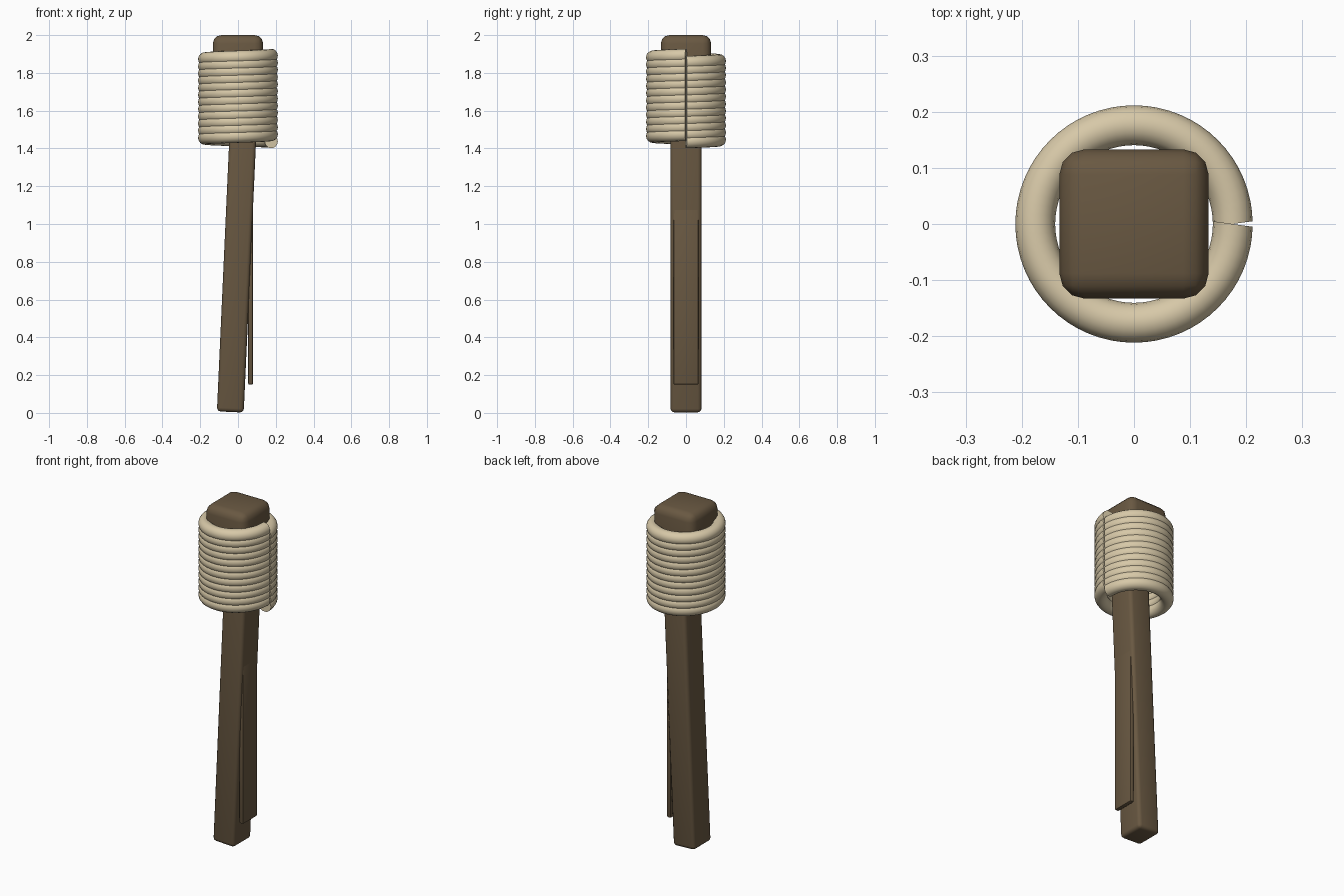
import bpy, bmesh, math
from mathutils import Vector

if "Cube" in bpy.data.objects:
    bpy.data.objects.remove(bpy.data.objects["Cube"])


def material(name, rgb):
    m = bpy.data.materials.new(name)
    m.diffuse_color = (*rgb, 1)
    m.use_nodes = True
    m.node_tree.nodes["Principled BSDF"].inputs["Base Color"].default_value = m.diffuse_color
    return m


wood = material("dark wood", (0.141, 0.098, 0.054))
cord = material("pale cord", (0.68, 0.58, 0.39))


def finish(name, bm, mat, angle):
    bmesh.ops.recalc_face_normals(bm, faces=bm.faces)
    me = bpy.data.meshes.new(name)
    bm.to_mesh(me)
    bm.free()
    ob = bpy.data.objects.new(name, me)
    bpy.context.collection.objects.link(ob)
    me.materials.append(mat)
    bpy.ops.object.select_all(action='DESELECT')
    ob.select_set(True)
    bpy.context.view_layer.objects.active = ob
    bpy.ops.object.shade_smooth_by_angle(angle=math.radians(angle))
    return ob


def rounded_box(name, size, loc, bevel, tilt=0, segments=3):
    bm = bmesh.new()
    bmesh.ops.create_cube(bm, size=1)
    bmesh.ops.scale(bm, vec=size, verts=bm.verts)
    bmesh.ops.bevel(bm, geom=bm.edges[:], offset=bevel, segments=segments,
                    profile=0.5, affect='EDGES')
    ob = finish(name, bm, wood, 40)
    ob.location = loc
    ob.rotation_euler = (0, tilt, 0)
    return ob


# Leaning shaft, head block and loose splinter
rounded_box("shaft", (0.142, 0.164, 1.88), (0.002, 0, 0.944), 0.02, math.radians(2.6))
rounded_box("head_block", (0.266, 0.266, 0.40), (0, 0, 1.80), 0.045)
rounded_box("splinter", (0.025, 0.132, 1.0), (0.0665, 0, 0.65), 0.006, segments=2)

# Wound cord: one-turn helical rings, each cut at the right-hand side
R, r, turns, steps, sides = 0.176, 0.0355, 12, 64, 16
z0, pitch = 1.437, 0.0379
end_skew = math.radians(8)
bm = bmesh.new()
for t in range(turns):
    rows = []
    for i in range(steps + 1):
        a = math.tau * i / steps
        skew = end_skew if i == 0 else -end_skew if i == steps else 0
        centre = Vector((R * math.cos(a), R * math.sin(a), z0 + pitch * (t + i / steps)))
        out = Vector((math.cos(a + skew), math.sin(a + skew), 0))
        rows.append([bm.verts.new(centre + out * r * math.cos(b) + Vector((0, 0, r * math.sin(b))))
                     for b in (math.tau * k / sides for k in range(sides))])
    for p, q in zip(rows, rows[1:]):
        for k in range(sides):
            n = (k + 1) % sides
            bm.faces.new((p[k], p[n], q[n], q[k]))
    bm.faces.new(rows[0])
    bm.faces.new(rows[-1])
finish("cord_wrap", bm, cord, 50)
